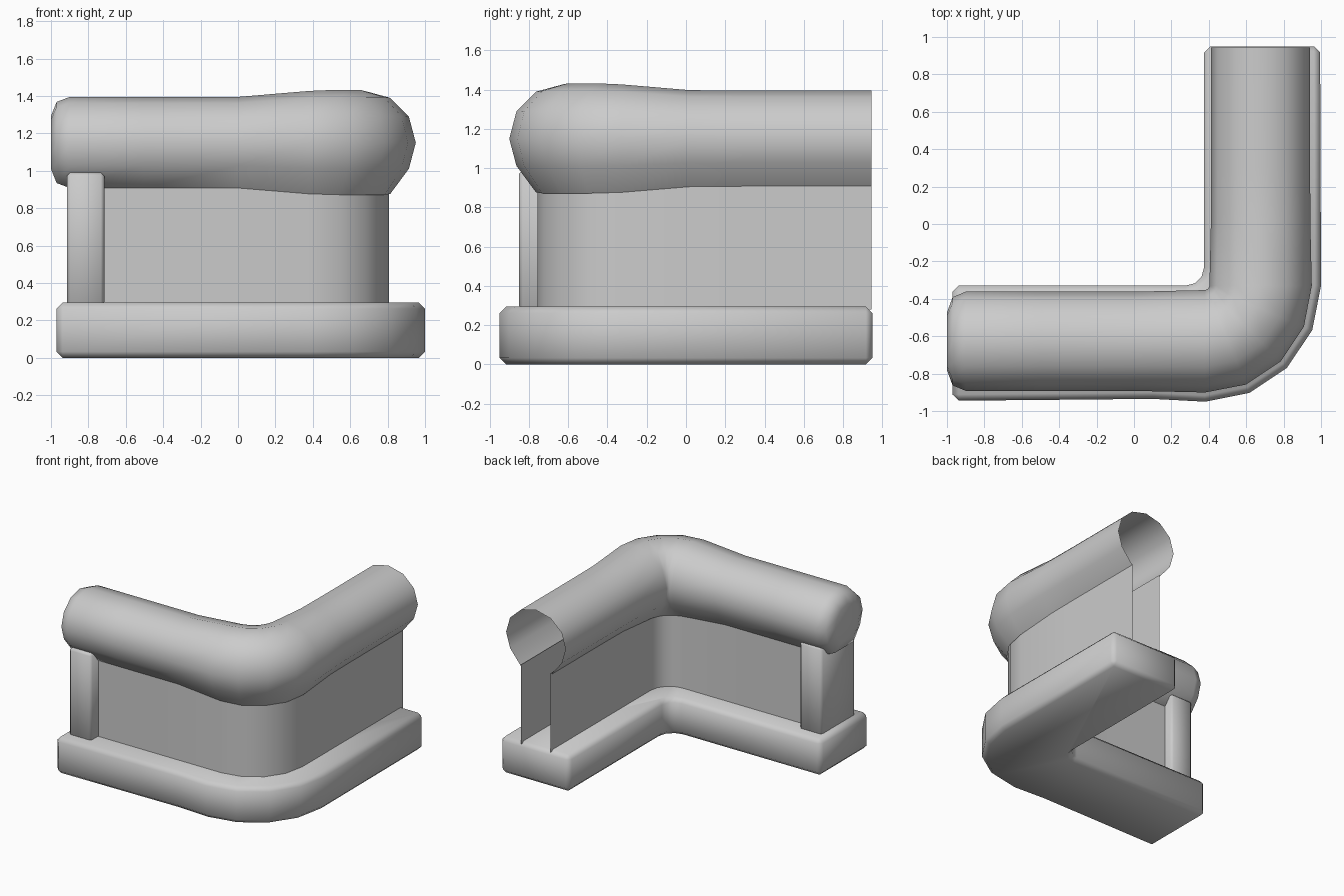
import bpy, bmesh
from math import sin, cos, pi, radians

if "Cube" in bpy.data.objects:
    bpy.data.objects.remove(bpy.data.objects["Cube"])

PX, PY, R = 0.38, -0.33, 0.297          # bend pivot and centreline radius


def finish(name, bm, angle, bevel=0.0):
    bmesh.ops.recalc_face_normals(bm, faces=bm.faces[:])
    me = bpy.data.meshes.new(name)
    bm.to_mesh(me)
    bm.free()
    ob = bpy.data.objects.new(name, me)
    bpy.context.collection.objects.link(ob)
    bpy.ops.object.select_all(action='DESELECT')
    ob.select_set(True)
    bpy.context.view_layer.objects.active = ob
    if bevel:
        mod = ob.modifiers.new("edge_bevel", 'BEVEL')
        mod.width, mod.segments = bevel, 1
        mod.limit_method, mod.angle_limit = 'ANGLE', radians(60)
        bpy.ops.object.modifier_apply(modifier=mod.name)
    bpy.ops.object.shade_smooth_by_angle(angle=radians(angle))
    return ob


def bend_path(start, end):
    """Stations (x, y, outward x, outward y) along the L-shaped centreline."""
    path = [(x, PY - R, 0, -1) for x in start]
    for i in range(5):
        a = -pi / 2 + i * pi / 8
        path.append((PX + R * cos(a), PY + R * sin(a), cos(a), sin(a)))
    return path + [(PX + R, y, 1, 0) for y in end]


# base: L outline with round outer corner and filleted inner corner
outline = [(-0.97, -0.945), (0.1, -0.935)]
outline += [(PX + 0.62 * cos(a), PY + 0.62 * sin(a))
            for a in (-pi / 2 + i * pi / 8 for i in range(5))]
outline += [(0.995, 0.95), (0.375, 0.95)]
outline += [(0.275 + 0.1 * cos(a), -0.23 + 0.1 * sin(a))
            for a in (-i * pi / 6 for i in range(4))]
outline += [(-0.97, -0.33)]
bm = bmesh.new()
face = bm.faces.new([bm.verts.new((x, y, 0.0)) for x, y in outline])
ext = bmesh.ops.extrude_face_region(bm, geom=[face])
for v in ext['geom']:
    if isinstance(v, bmesh.types.BMVert):
        v.co.z = 0.295
finish("base", bm, 50, 0.033)

# wall: two thin panels following the bend, open between them
for name, off in (("outer_wall_panel", 0.13), ("inner_wall_panel", -0.13)):
    bm = bmesh.new()
    cols = [[bm.verts.new((x + nx * off, y + ny * off, z)) for z in (0.28, 0.92)]
            for x, y, nx, ny in bend_path([-0.8, -0.2], [0.2, 0.945])]
    for a, b in zip(cols, cols[1:]):
        bm.faces.new((a[0], b[0], b[1], a[1]))
    finish(name, bm, 50)

# end post
bm = bmesh.new()
bmesh.ops.create_cube(bm, size=1)
for v in bm.verts:
    v.co = (-0.815 + v.co.x * 0.2, -0.635 + v.co.y * 0.43, 0.635 + v.co.z * 0.71)
finish("end_post", bm, 50, 0.018)

# rail: twelve-sided tube, fuller at the bend, capped left and open at the back
angles = [i * pi / 6 for i in range(12) if i != 9]
profile = [(0.265 * cos(a), max(-0.242, min(0.245, 0.245 * sin(a)))) for a in angles]
profile[8] = (-0.133, -0.242)
profile[9] = (0.133, -0.242)
path = bend_path([-1.0, -0.97, -0.9, -0.5, 0.0], [0.02, 0.3, 0.945])
fuller = [0.58, 0.89, 1, 1, 1] + [1.13, 1.15, 1.15, 1.15, 1.13] + [1.01, 1, 1]
bm = bmesh.new()
rings = []
for (x, y, nx, ny), s in zip(path, fuller):
    w = s if s < 1 else 1 + (s - 1) * 0.25
    rings.append([bm.verts.new((x + nx * u * w, y + ny * u * w, 1.15 + v * s))
                  for u, v in profile])
n = len(profile)
for k, (a, b) in enumerate(zip(rings, rings[1:])):
    for i in range(n):
        if i == 8 and k > 2:             # slot above the wall cavity
            continue
        j = (i + 1) % n
        bm.faces.new((a[i], a[j], b[j], b[i]))
bm.faces.new(rings[0])
finish("top_rail", bm, 60)
